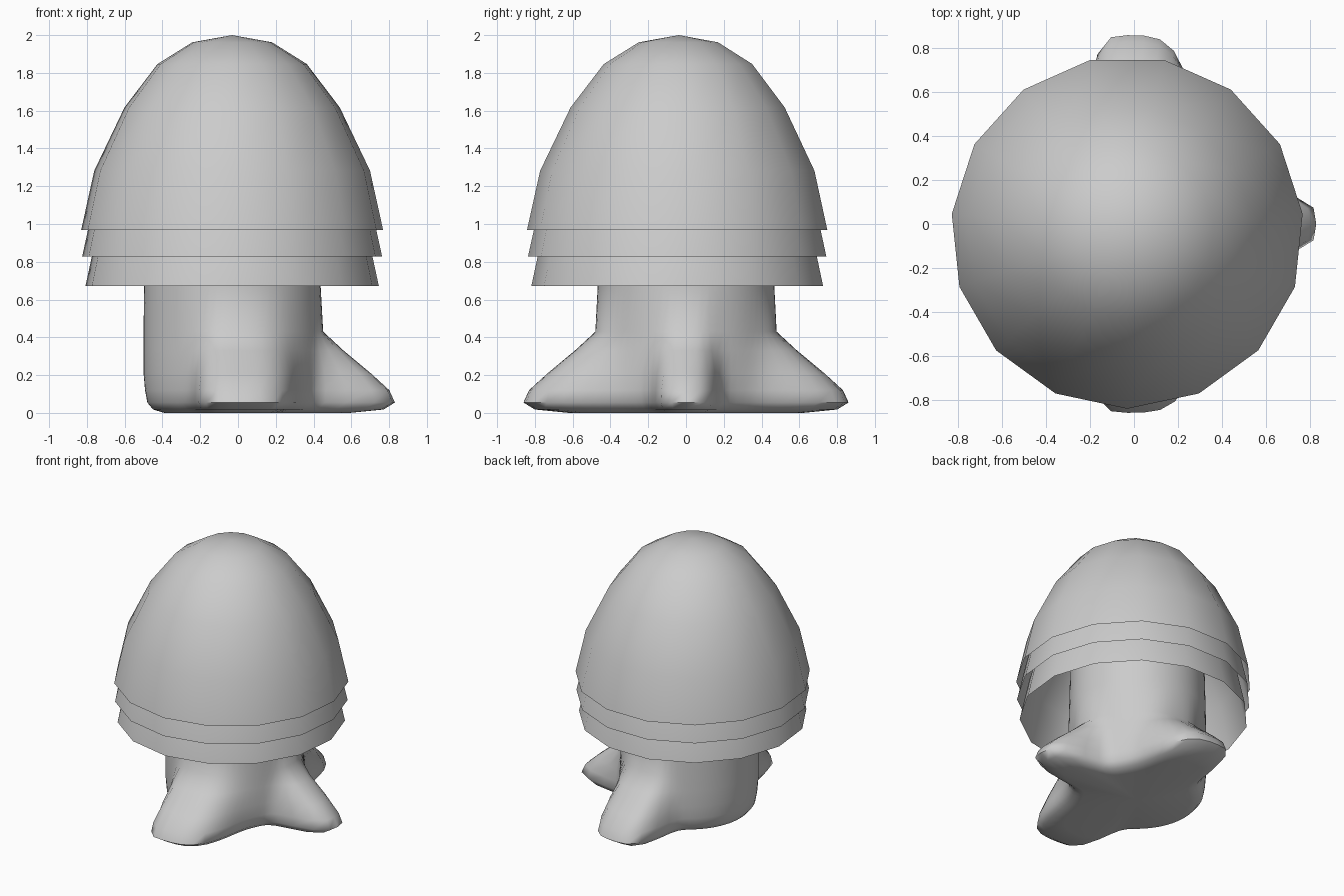
import bpy, bmesh, math

if "Cube" in bpy.data.objects:
    bpy.data.objects.remove(bpy.data.objects["Cube"])

def make_object(name, bm, loc, angle=50):
    bmesh.ops.recalc_face_normals(bm, faces=bm.faces)
    me = bpy.data.meshes.new(name)
    bm.to_mesh(me)
    bm.free()
    ob = bpy.data.objects.new(name, me)
    bpy.context.collection.objects.link(ob)
    ob.location = loc
    bpy.ops.object.select_all(action='DESELECT')
    ob.select_set(True)
    bpy.context.view_layer.objects.active = ob
    bpy.ops.object.shade_smooth_by_angle(angle=math.radians(angle))
    return ob

def skin_rings(bm, rings):
    for a, b in zip(rings, rings[1:]):
        n = len(a)
        for i in range(n):
            j = (i + 1) % n
            bm.faces.new((a[i], a[j], b[j], b[i]))

def close_ring(bm, ring, point):
    tip = bm.verts.new(point)
    for i in range(len(ring)):
        bm.faces.new((ring[i], ring[(i + 1) % len(ring)], tip))

# Cap: three nested open domes, each 15-sided, stepping downwards
CAP_PROFILE = [(0.804, 0.0), (0.734, 0.315), (0.573, 0.65), (0.397, 0.88), (0.212, 0.995)]
CAP_HEIGHT = 1.033

def cap_layer(name, rim_z, scale):
    bm = bmesh.new()
    rings = []
    for r, z in CAP_PROFILE:
        ring = []
        for i in range(15):
            a = -math.pi / 2 + i * math.tau / 15
            ring.append(bm.verts.new((r * scale * math.cos(a), r * scale * math.sin(a), z)))
        rings.append(ring)
    skin_rings(bm, rings)
    close_ring(bm, rings[-1], (0, 0, CAP_HEIGHT))
    make_object(name, bm, (-0.031, -0.038, rim_z))

cap_layer("cap_top", 0.967, 1.0)
cap_layer("cap_middle", 0.828, 0.993)
cap_layer("cap_bottom", 0.672, 0.971)

# Stem with three root feet: direction in degrees, half width, sideways offset
FEET = [(0, 0.175, 0.0), (-90, 0.275, 0.07), (90, 0.25, -0.06)]
# Rows: height, stem radius, foot reach, foot width factor
ROWS = [(0.0, 0.36, 0.62, 0.75), (0.018, 0.42, 0.80, 0.9), (0.055, 0.45, 0.86, 1.0),
        (0.12, 0.462, 0.83, 1.0), (0.21, 0.47, 0.73, 0.98), (0.33, 0.47, 0.575, 0.9),
        (0.43, 0.47, 0.38, 0.8), (0.68, 0.467, 0, 0), (1.42, 0.45, 0, 0)]

def stem_radius(a, base, reach, width):
    total = base ** 8
    for deg, w, off in FEET:
        d = a - math.radians(deg)
        u, v = math.cos(d), math.sin(d)
        if reach and u > 0:
            half = (w + off if v > 0 else w - off) * width
            foot = ((u / reach) ** 3.5 + (abs(v) / half) ** 3.5) ** (-1 / 3.5)
            total += foot ** 8
    return total ** (1 / 8)

bm = bmesh.new()
rings = []
for z, base, reach, width in ROWS:
    ring = []
    for i in range(72):
        a = i * math.tau / 72
        r = stem_radius(a, base, reach, width)
        ring.append(bm.verts.new((r * math.cos(a), r * math.sin(a), z)))
    rings.append(ring)
skin_rings(bm, rings)
close_ring(bm, rings[0], (0, 0, 0))
close_ring(bm, rings[-1], (0, 0, 1.42))
make_object("stem", bm, (-0.03, 0, 0), 60)
